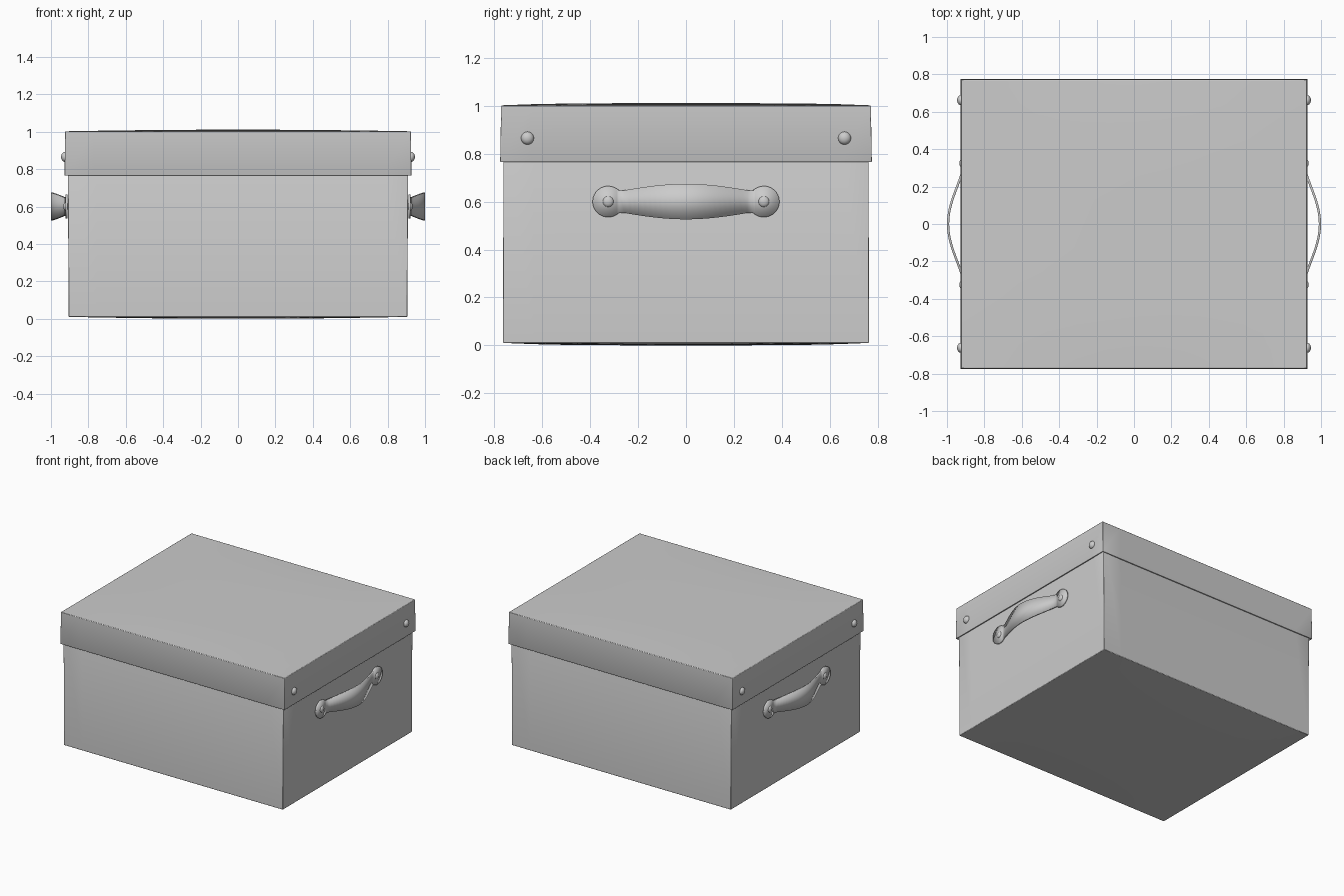
import bpy, bmesh
from math import sin, cos, pi, radians
from mathutils import Matrix

if "Cube" in bpy.data.objects:
    bpy.data.objects.remove(bpy.data.objects["Cube"])


def make_object(name, bm):
    bmesh.ops.recalc_face_normals(bm, faces=bm.faces[:])
    mesh = bpy.data.meshes.new(name)
    bm.to_mesh(mesh)
    bm.free()
    ob = bpy.data.objects.new(name, mesh)
    bpy.context.collection.objects.link(ob)
    return ob


def smooth(ob, angle=35):
    bpy.ops.object.select_all(action='DESELECT')
    bpy.context.view_layer.objects.active = ob
    ob.select_set(True)
    bpy.ops.object.shade_smooth_by_angle(angle=radians(angle))


def mirror(ob, y=False):
    m = ob.modifiers.new("mirror", 'MIRROR')
    m.use_axis = (True, y, False)


def tray(name, hx, hy, rim_hx, rim_hy, z_panel, z_rim, bulge):
    """Open box: a slightly bulged panel with walls running to the rim."""
    bm = bmesh.new()
    bmesh.ops.create_grid(bm, x_segments=12, y_segments=12, size=1)
    for v in bm.verts:
        u, w = v.co.x, v.co.y
        v.co = (u * hx, w * hy, z_panel + bulge * (1 - u * u) * (1 - w ** 4))
    border = [e for e in bm.edges if e.is_boundary]
    walls = bmesh.ops.extrude_edge_only(bm, edges=border)["geom"]
    for v in walls:
        if isinstance(v, bmesh.types.BMVert):
            v.co = (v.co.x * rim_hx / hx, v.co.y * rim_hy / hy, z_rim)
    bmesh.ops.recalc_face_normals(bm, faces=bm.faces[:])
    # outward normals: the panel must face away from the rim
    panel = max(bm.faces, key=lambda f: abs(f.normal.z))
    if panel.normal.z * (z_panel - z_rim) < 0:
        bmesh.ops.reverse_faces(bm, faces=bm.faces[:])
    mesh = bpy.data.meshes.new(name)
    bm.to_mesh(mesh)
    bm.free()
    ob = bpy.data.objects.new(name, mesh)
    bpy.context.collection.objects.link(ob)
    s = ob.modifiers.new("thickness", 'SOLIDIFY')
    s.thickness, s.offset = 0.01, -1
    b = ob.modifiers.new("soft_edges", 'BEVEL')
    b.width, b.segments, b.limit_method = 0.004, 2, 'ANGLE'
    b.angle_limit = radians(40)
    smooth(ob)


# Box body and overlapping lid
tray("box_body", 0.905, 0.764, 0.911, 0.762, 0.01, 0.985, -0.01)
tray("box_lid", 0.925, 0.772, 0.927, 0.776, 1.002, 0.765, 0.009)

# Handle strap: round tabs at the ends, wide bowed grip between them
half = []
for i in range(13):
    t = radians(5 + i * 130 / 12)
    half.append((0.325 + 0.065 * cos(t), 0.065 * sin(t)))
for i in range(12):
    y = 0.255 * (1 - i / 12)
    half.append((y, 0.043 + 0.031 * cos(pi / 2 * y / 0.28)))
outline = half + [(0, 0.074)] + [(-y, w) for y, w in reversed(half)]
bm = bmesh.new()
prev = None
for y, w in outline:
    bow = (0.5 + 0.5 * cos(pi * y / 0.29)) ** 0.65 if abs(y) < 0.29 else 0
    x = 0.917 + 0.077 * bow
    row = [bm.verts.new((x, y, 0.6 + s * w)) for s in (-1, 1)]
    if prev:
        bm.faces.new((prev[0], prev[1], row[1], row[0]))
    prev = row
strap = make_object("handle_strap", bm)
s = strap.modifiers.new("thickness", 'SOLIDIFY')
s.thickness, s.offset = 0.012, 0
mirror(strap)
smooth(strap)


# Domed rivets, repeated on all four corners by mirroring
def rivets(name, x, y, z, depth, radius):
    bm = bmesh.new()
    bmesh.ops.create_uvsphere(
        bm, u_segments=20, v_segments=12, radius=1,
        matrix=Matrix.Translation((x, y, z)) @ Matrix.Diagonal((depth, radius, radius, 1)))
    ob = make_object(name, bm)
    mirror(ob, y=True)
    smooth(ob, 60)


rivets("lid_rivets", 0.925, 0.662, 0.865, 0.021, 0.027)
rivets("handle_rivets", 0.920, 0.325, 0.6, 0.014, 0.023)
